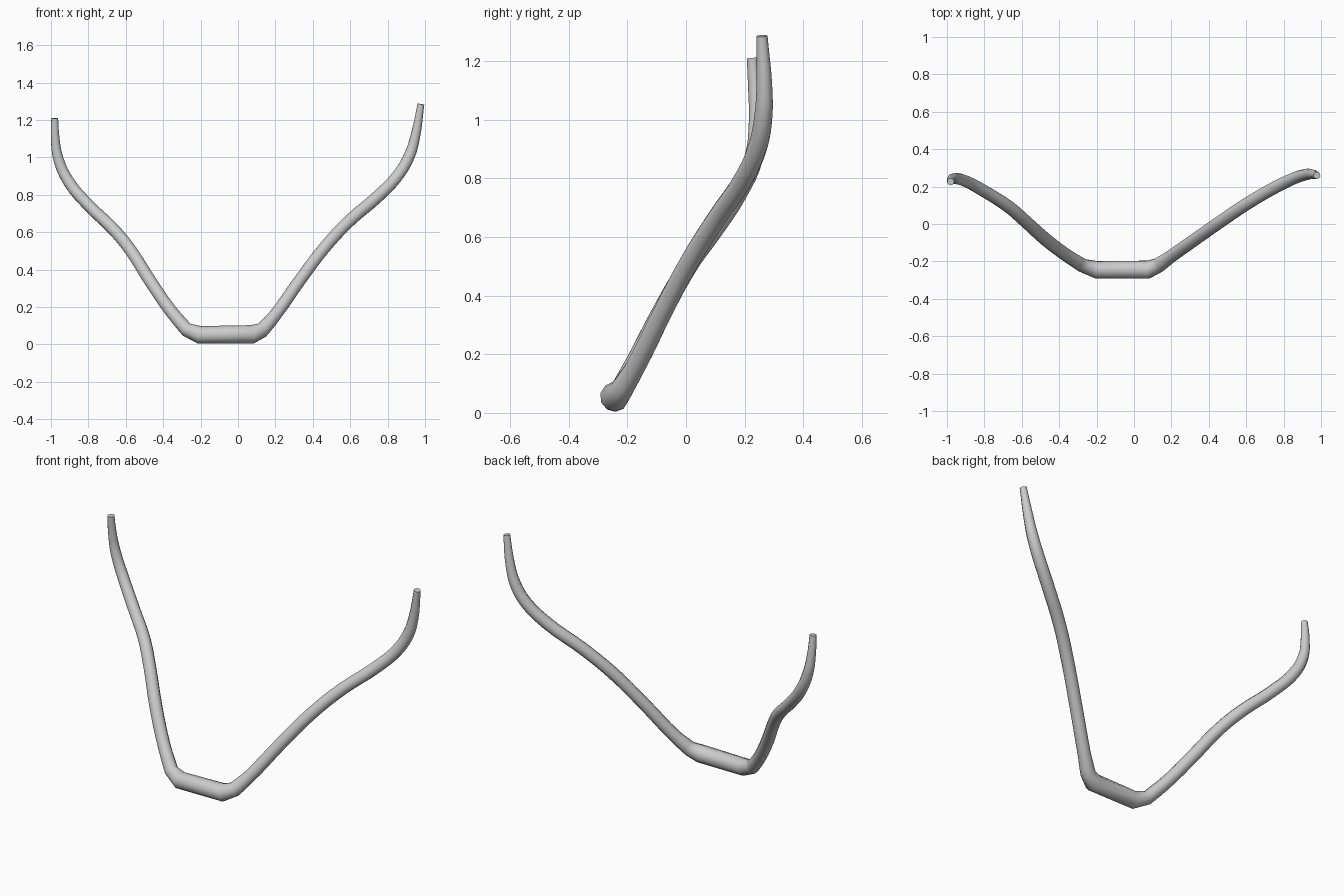
import bpy

# Centreline of the bent bar: x, y, z, radius (left tip to right tip)
path = [
    (-0.980, 0.226, 1.210, 0.019), (-0.977, 0.236, 1.100, 0.024),
    (-0.960, 0.243, 0.990, 0.029), (-0.905, 0.231, 0.870, 0.032),
    (-0.795, 0.172, 0.740, 0.033), (-0.670, 0.092, 0.620, 0.034),
    (-0.580, 0.014, 0.512, 0.034), (-0.473, -0.082, 0.345, 0.035),
    (-0.365, -0.164, 0.187, 0.035), (-0.275, -0.222, 0.079, 0.038),
    (-0.205, -0.244, 0.051, 0.048), (0.075, -0.244, 0.054, 0.050),
    (0.130, -0.221, 0.077, 0.041),
    (0.195, -0.175, 0.152, 0.035), (0.330, -0.080, 0.342, 0.034),
    (0.463, 0.013, 0.518, 0.034), (0.596, 0.103, 0.661, 0.034),
    (0.757, 0.197, 0.800, 0.034), (0.861, 0.246, 0.912, 0.033),
    (0.919, 0.264, 1.015, 0.031), (0.948, 0.267, 1.113, 0.027),
    (0.978, 0.259, 1.285, 0.019),
]
corners = range(9, 13)  # points of the two crisp bends and the straight grip

# Tapered round tube swept along the path
curve = bpy.data.curves.new("handlebar", 'CURVE')
curve.dimensions = '3D'
curve.bevel_depth = 1.0
curve.bevel_resolution = 3
curve.resolution_u = 4
curve.use_fill_caps = True
spline = curve.splines.new('BEZIER')
spline.radius_interpolation = 'LINEAR'
spline.bezier_points.add(len(path) - 1)
for i, (point, (x, y, z, r)) in enumerate(zip(spline.bezier_points, path)):
    point.co = (x, y, z)
    point.radius = r
    handle = 'VECTOR' if i in corners else 'AUTO'
    point.handle_left_type = point.handle_right_type = handle

bar = bpy.data.objects.new("handlebar", curve)
bpy.context.collection.objects.link(bar)
bpy.context.view_layer.objects.active = bar
bar.select_set(True)
bpy.ops.object.convert(target='MESH')
bpy.ops.object.shade_smooth_by_angle(angle=0.9)
